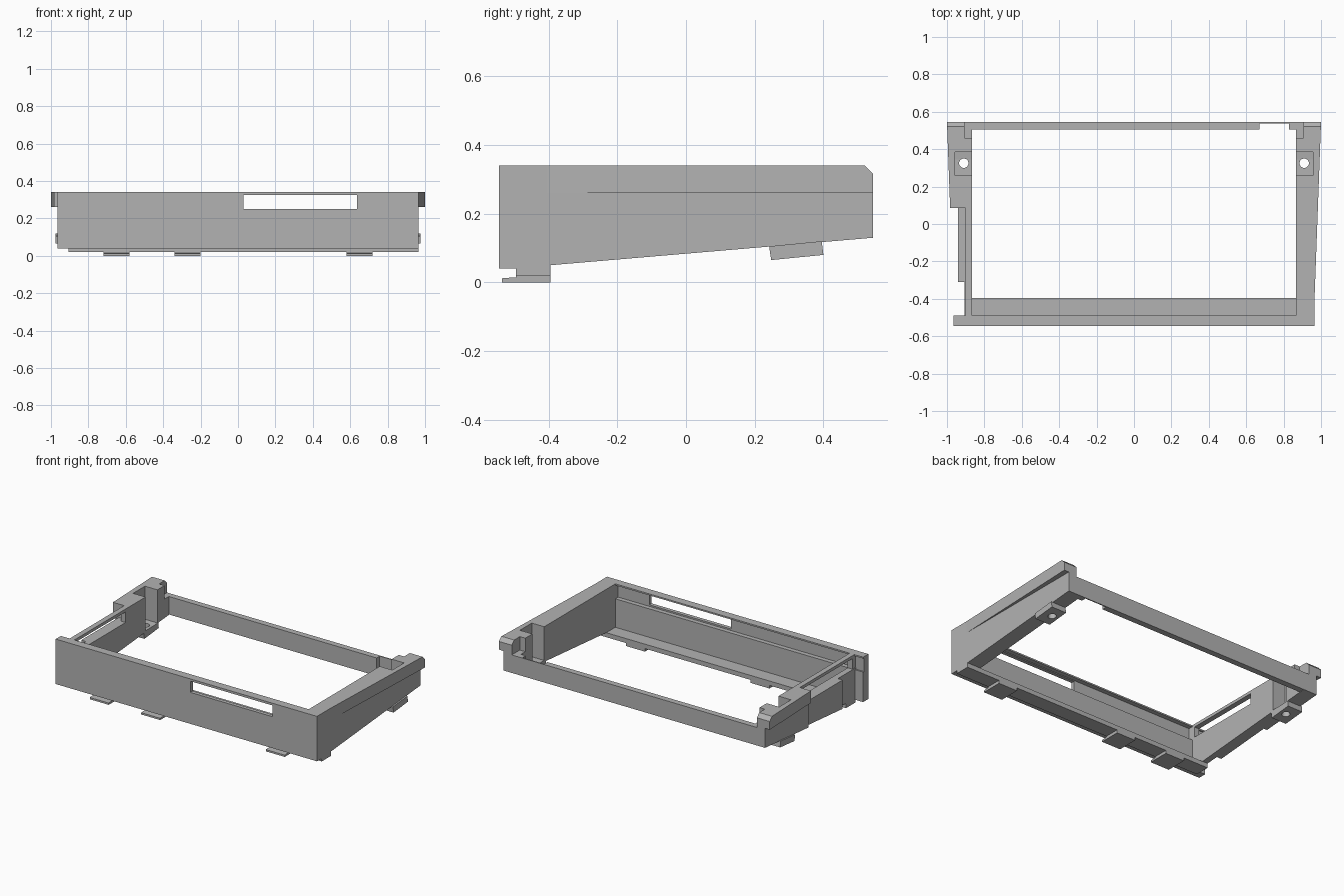
import bpy, bmesh
from mathutils import Vector

cube = bpy.data.objects.get("Cube")
if cube:
    bpy.data.objects.remove(cube, do_unlink=True)

grey = bpy.data.materials.new("plain grey")
grey.use_nodes = True
grey.diffuse_color = (0.45, 0.45, 0.45, 1)
grey.node_tree.nodes["Principled BSDF"].inputs["Base Color"].default_value = grey.diffuse_color


def prism(name, profile, axis, low, high):
    """Extrude a flat profile along an axis (x: y-z profile, z: x-y profile)."""
    bm = bmesh.new()
    if axis == "x":
        points = [(low, a, b) for a, b in profile]
        step = Vector((high - low, 0, 0))
    else:
        points = [(a, b, low) for a, b in profile]
        step = Vector((0, 0, high - low))
    face = bm.faces.new([bm.verts.new(p) for p in points])
    result = bmesh.ops.extrude_face_region(bm, geom=[face])
    moved = [v for v in result["geom"] if isinstance(v, bmesh.types.BMVert)]
    bmesh.ops.translate(bm, verts=moved, vec=step)
    bmesh.ops.recalc_face_normals(bm, faces=bm.faces)
    mesh = bpy.data.meshes.new(name)
    bm.to_mesh(mesh)
    bm.free()
    mesh.materials.append(grey)
    obj = bpy.data.objects.new(name, mesh)
    bpy.context.collection.objects.link(obj)
    return obj


def box(name, x, y, z):
    x = sorted(x)
    return prism(name, [(x[0], y[0]), (x[1], y[0]), (x[1], y[1]), (x[0], y[1])], "z", *z)


def cut(obj, cutters):
    for cutter in cutters:
        cutter.hide_render = True
        cutter.hide_viewport = True
        mod = obj.modifiers.new("cut", "BOOLEAN")
        mod.operation = "DIFFERENCE"
        mod.solver = "EXACT"
        mod.object = cutter


# Front wall: channel section with a long slot
front = prism("front_wall", [(-.545, .04), (-.545, .34), (-.49, .34), (-.49, .33),
                             (-.52, .33), (-.52, .24), (-.49, .24), (-.49, .04)],
              "x", -.965, .965)
cut(front, [box("slot_cutter", (.03, .635), (-.6, -.4), (.25, .325))])

# Bottom ledge behind the front wall, with three clips below it
box("front_ledge", (-.905, .965), (-.495, -.395), (.02, .05))
for i, x in enumerate((-.65, -.27, .65)):
    prism(f"clip_{i + 1}", [(-.535, 0), (-.395, 0), (-.395, .025), (-.495, .025),
                           (-.495, .015), (-.535, .012)], "x", x - .07, x + .07)

# Back wall: thick rail and a thin skin at the gap
for name, x, y in (("back_wall", (-.9, .67), .505),
                   ("back_skin", (.66, .84), .538),
                   ("back_wall_end", (.83, .9), .505)):
    prism(name, [(y, .13), (.545, .13), (.545, .25), (y, .25)], "x", *x)

side_profile = [(-.545, .34), (-.545, .04), (-.495, .04), (-.395, .05),
                (.545, .13), (.545, .315), (.52, .34)]
chamfer = prism("chamfer_cutter", [(.51, .35), (.57, .29), (.57, .36)], "x", -1.2, 1.2)

# Cutters that open the right side wall
notches = [box("notch_cutter", (-1.1, -.94), (-.31, .085), (-.1, .5)),
           box("front_notch_cutter", (-1.1, -.905), (-.5, -.31), (-.1, .5)),
           box("rail_cutter", (-1.1, -.9), (-.5, .085), (.25, .5)),
           box("gap_cutter", (-1.1, -.8), (-.47, .05), (.25, .32))]

for s, side in ((1, "left"), (-1, "right")):
    low, high = sorted((s * .865, s * .965))
    wall = prism(f"{side}_wall", side_profile, "x", low, high)
    # Flared lip along the top edge
    lip = prism(f"{side}_lip", [(s * .95, -.405), (s * .965, -.405),
                               (s, .545), (s * .95, .545)], "z", .26, .34)
    recess = box(f"{side}_recess_cutter", (s * .8, s * .957), (.26, .385), (.115, .5))
    corner = box(f"{side}_corner_cutter", (s * .8, s * .905), (.46, .6), (.25, .5))

    # Screw boss with a round hole
    low, high = sorted((s * .865, s * .975))
    boss = prism(f"{side}_screw_boss", [(.242, .105), (.248, .065), (.4, .08), (.395, .12)],
                 "x", low, high)
    bpy.ops.mesh.primitive_cylinder_add(vertices=32, radius=.025, depth=.5,
                                        location=(s * .91, .325, .05))
    hole = bpy.context.object
    hole.name = f"{side}_hole_cutter"

    openings = [recess, corner, hole]
    cut(wall, openings + (notches if s < 0 else []))
    cut(lip, [chamfer, recess] + (notches[:3] if s < 0 else []))
    cut(boss, [hole])
